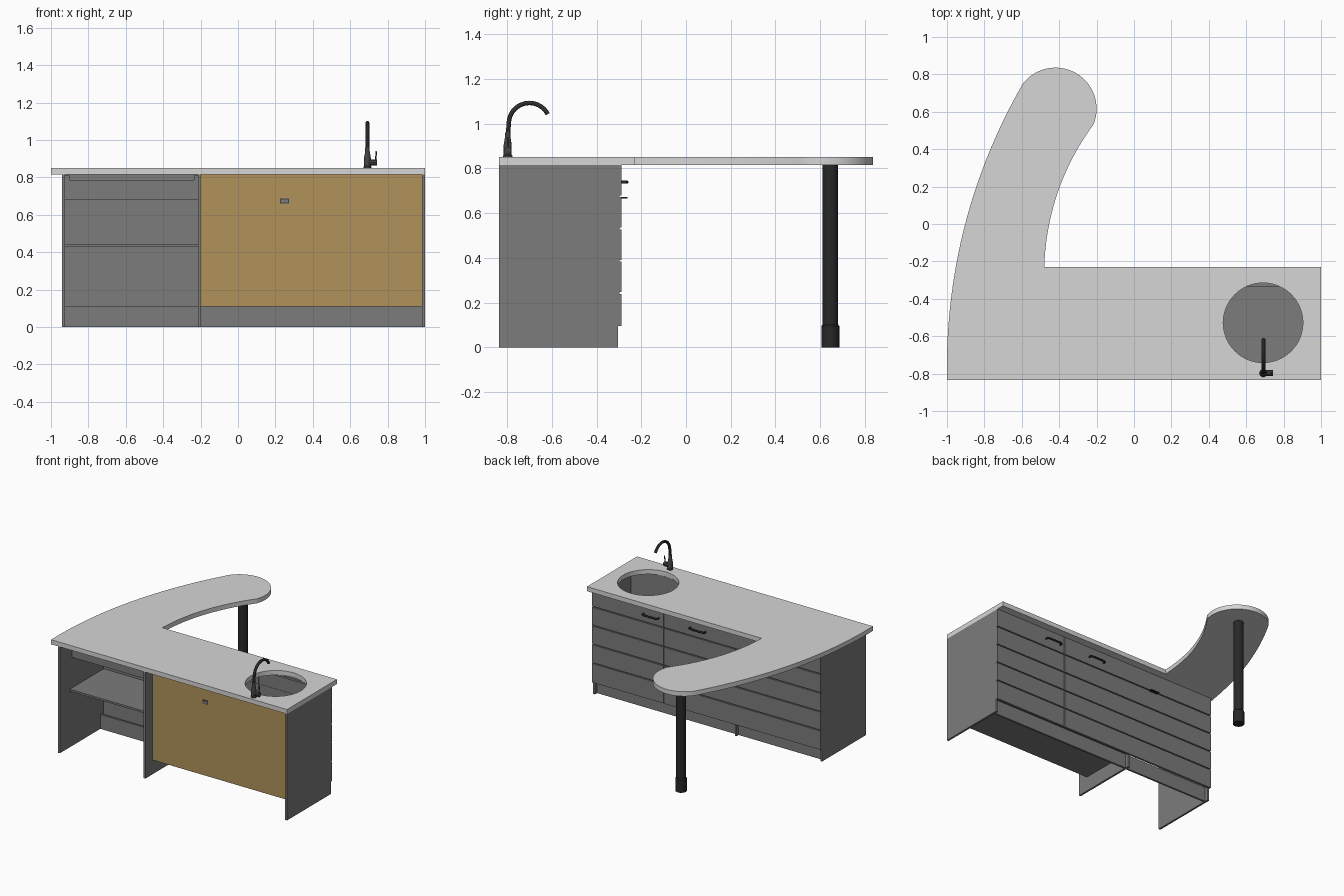
import bpy, bmesh, math
from mathutils import Vector

if "Cube" in bpy.data.objects:
    bpy.data.objects.remove(bpy.data.objects["Cube"])


def material(name, r, g, b):
    m = bpy.data.materials.new(name)
    m.use_nodes = True
    m.diffuse_color = (r, g, b, 1)
    m.node_tree.nodes["Principled BSDF"].inputs["Base Color"].default_value = (r, g, b, 1)
    return m


stone = material("light grey stone", .67, .67, .67)
grey = material("cabinet grey", .2, .2, .2)
wood = material("warm wood", .44, .29, .105)
black = material("black metal", .021, .021, .021)
steel = material("dark steel", .06, .06, .06)


def finish(name, bm, mat, smooth=False):
    bmesh.ops.recalc_face_normals(bm, faces=bm.faces)
    mesh = bpy.data.meshes.new(name)
    bm.to_mesh(mesh)
    bm.free()
    ob = bpy.data.objects.new(name, mesh)
    bpy.context.collection.objects.link(ob)
    mesh.materials.append(mat)
    if smooth:
        smooth_by_angle(ob)
    return ob


def smooth_by_angle(ob):
    bpy.ops.object.select_all(action='DESELECT')
    ob.select_set(True)
    bpy.context.view_layer.objects.active = ob
    bpy.ops.object.shade_smooth_by_angle(angle=math.radians(35))


def box(name, xs, ys, zs, mat=grey):
    bm = bmesh.new()
    bmesh.ops.create_cube(bm, size=1)
    for v in bm.verts:
        v.co = [a + (c + .5) * (b - a) for c, (a, b) in zip(v.co, (xs, ys, zs))]
    return finish(name, bm, mat)


def lathe(name, x, y, profile, mat, segments=32):
    """Revolve (radius, height) points about an upright axis."""
    bm = bmesh.new()
    rings = [[bm.verts.new((x + r * math.cos(t), y + r * math.sin(t), z))
              for t in [2 * math.pi * i / segments for i in range(segments)]]
             for r, z in profile]
    for a, b in zip(rings, rings[1:]):
        for i in range(segments):
            j = (i + 1) % segments
            bm.faces.new((a[i], a[j], b[j], b[i]))
    bm.faces.new(rings[0])
    bm.faces.new(rings[-1])
    return finish(name, bm, mat, True)


def to_mesh(ob):
    bpy.ops.object.select_all(action='DESELECT')
    ob.select_set(True)
    bpy.context.view_layer.objects.active = ob
    bpy.ops.object.convert(target='MESH')
    smooth_by_angle(bpy.context.object)


def curve(name, dims, splines, mat, cyclic=False, **settings):
    cu = bpy.data.curves.new(name, 'CURVE')
    cu.dimensions = dims
    for key, value in settings.items():
        setattr(cu, key, value)
    for pts in splines:
        s = cu.splines.new('POLY')
        s.points.add(len(pts) - 1)
        for p, co in zip(s.points, pts):
            p.co = (*co, 0, 1) if len(co) == 2 else (*co, 1)
        s.use_cyclic_u = cyclic
    cu.materials.append(mat)
    ob = bpy.data.objects.new(name, cu)
    bpy.context.collection.objects.link(ob)
    return ob


def rod(name, path, radius, mat):
    to_mesh(curve(name, '3D', [path], mat, bevel_depth=radius, bevel_resolution=3,
                  use_fill_caps=True))


def arc(cx, cy, r, start, end, n):
    angles = [math.radians(start + (end - start) * i / n) for i in range(n + 1)]
    return [(cx + r * math.cos(t), cy + r * math.sin(t)) for t in angles]


def bow(p, q, sag, n=20):
    """Shallow arc from p to q, bulging left of the direction of travel."""
    p, q = Vector(p), Vector(q)
    side = Vector((p.y - q.y, q.x - p.x)).normalized()
    return [tuple(p.lerp(q, i / n) + side * sag * 4 * (i / n) * (1 - i / n))
            for i in range(n + 1)]


# Worktop: straight counter, curved peninsula with a round end, sink opening
TOP, UNDER = .85, .815
end_cap = arc(-.42, .616, .22, -22, 143, 32)
outline = [(1, -.835), (1, -.23)]
outline += bow((-.48, -.23), end_cap[0], .062)[:-1] + end_cap
outline += bow(end_cap[-1], (-1, -.7), -.095)[1:] + [(-1, -.835)]
sink_hole = arc(.69, -.528, .213, 0, 360, 64)[:-1]
worktop = curve("worktop", '2D', [outline, sink_hole], stone, True,
                fill_mode='BOTH', extrude=(TOP - UNDER) / 2)
worktop.location.z = (TOP + UNDER) / 2
to_mesh(worktop)

# Upright panels
FRONT, BACK = -.835, -.305
for name, x in (("right_side_panel", -.94), ("divider_panel", -.215), ("left_side_panel", .985)):
    box(name, (x, x + .015), (FRONT, BACK), (0, UNDER))

# Closed cabinet: recessed wood cladding on a grey panel, floor and rail
WOOD = -.75
box("front_backing_panel", (-.2, .985), (WOOD + .006, WOOD + .01), (.11, UNDER))
box("wood_front_panel", (-.2, .985), (WOOD, WOOD + .006), (.11, UNDER), wood)
box("cabinet_floor", (-.2, .985), (WOOD + .01, BACK), (.11, .125))
box("cabinet_rail", (-.2, .985), (-.335, BACK), (.80, UNDER))
box("socket_plate", (.225, .272), (WOOD - .004, WOOD), (.66, .688), steel)
box("socket_insert", (.231, .266), (WOOD - .006, WOOD - .004), (.665, .683), grey)

# Open bay: shelf, and a shallow drawer under the worktop
box("bay_shelf", (-.925, -.215), (-.715, BACK), (.43, .445))
DRAWER = -.69
box("drawer_base", (-.925, -.215), (DRAWER, BACK), (.68, .69))
box("drawer_end", (-.9, -.235), (DRAWER, DRAWER + .015), (.69, .785))
for name, a, b in (("drawer_right_wall", -.925, -.9), ("drawer_left_wall", -.235, -.215)):
    box(name, (a, b), (DRAWER, BACK), (.69, .81))
box("drawer_pull", (-.45, -.38), (-.29, -.262), (.665, .672), black)

# Plinths
for name, a, b in (("bay_plinth", -.925, -.215), ("cabinet_plinth", -.2, .985)):
    box(name, (a, b), (-.345, -.33), (0, .11))

# Boarded facade: wide run and end door, with battens behind the grooves
GAP, BOTTOM, ROWS = .008, .095, 5
pitch = (UNDER - BOTTOM) / ROWS
for name, a, b in (("wide_facade", -.94, .388), ("end_door", .393, 1.0)):
    for i in range(ROWS):
        z = BOTTOM + i * pitch
        box(f"{name}_board_{i + 1}", (a, b), (BACK, -.288),
            (z + (GAP if i else 0), z + pitch))
        if i:
            box(f"{name}_batten_{i}", (a, b), (BACK - .002, -.297), (z - .002, z + GAP + .002))

# Door handles
HANDLE_Z, half = .738, .064
for name, x in (("middle_door_handle", .1), ("end_door_handle", .495)):
    rod(name, [(x - half, -.288, HANDLE_Z), (x - half, -.27, HANDLE_Z),
               (x - half * .7, -.264, HANDLE_Z), (x + half * .7, -.264, HANDLE_Z),
               (x + half, -.27, HANDLE_Z), (x + half, -.288, HANDLE_Z)], .007, black)

# Peninsula leg with a thicker foot
lathe("peninsula_leg", -.41, .645,
      [(.04, 0), (.04, .095), (.035, .102), (.035, UNDER)], black)

# Tap: body, swan neck, side valve and lever
TX, TY = .692, -.797
lathe("tap_body", TX, TY,
      [(.021, TOP), (.021, .857), (.018, .86), (.018, .905), (.012, .94), (.012, .96)], steel, 24)
neck = [(TX, TY, .94)]
neck += [(TX, y, z) for y, z in arc(-.7, 1.0, .092, 180, 27, 24)]
rod("tap_neck", neck, .0105, steel)
rod("tap_valve", [(TX, TY, .88), (.742, TY, .88)], .017, steel)
rod("tap_lever", [(.735, TY, .885), (.74, TY, .94)], .004, steel)
